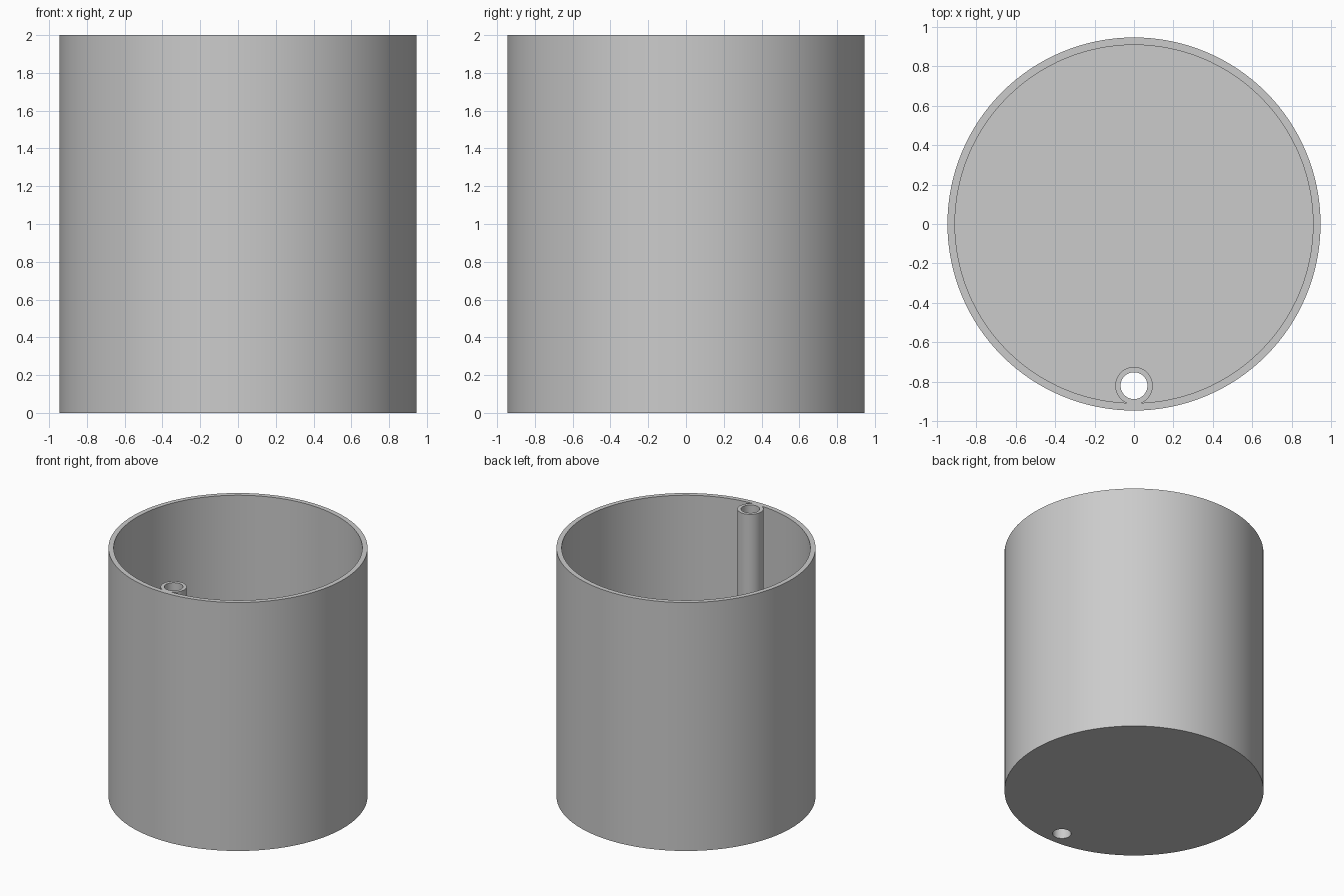
import bpy
import math

if "Cube" in bpy.data.objects:
    bpy.data.objects.remove(bpy.data.objects["Cube"], do_unlink=True)

HEIGHT = 2.0
OUTER, INNER, FLOOR = 0.945, 0.907, 0.04
TUBE_Y, TUBE_R, BORE_R = -0.819, 0.095, 0.068

grey = bpy.data.materials.new("light grey")
grey.use_nodes = True
colour = (0.6, 0.6, 0.6, 1)
grey.diffuse_color = colour
grey.node_tree.nodes["Principled BSDF"].inputs["Base Color"].default_value = colour


def cylinder(name, radius, bottom, top, y=0.0, sides=128):
    bpy.ops.mesh.primitive_cylinder_add(
        vertices=sides, radius=radius, depth=top - bottom,
        location=(0, y, (bottom + top) / 2))
    obj = bpy.context.object
    obj.name = name
    obj.data.materials.append(grey)
    return obj


def combine(target, other, operation):
    mod = target.modifiers.new(operation.title(), "BOOLEAN")
    mod.operation = operation
    mod.solver = "EXACT"
    mod.object = other
    bpy.ops.object.select_all(action="DESELECT")
    target.select_set(True)
    bpy.context.view_layer.objects.active = target
    bpy.ops.object.modifier_apply(modifier=mod.name)
    bpy.data.objects.remove(other, do_unlink=True)


# Open cup with a thin wall and floor
cup = cylinder("cup_with_tube", OUTER, 0, HEIGHT)
combine(cup, cylinder("cavity_cutter", INNER, FLOOR, HEIGHT + 0.1), "DIFFERENCE")

# Upright tube fused to the front wall, with a bore through the floor
tube = cylinder("tube", TUBE_R, FLOOR / 2, HEIGHT, TUBE_Y, 64)
combine(cup, tube, "UNION")
bore = cylinder("bore_cutter", BORE_R, -0.1, HEIGHT + 0.1, TUBE_Y, 64)
combine(cup, bore, "DIFFERENCE")

# Smooth walls, crisp rims
bpy.ops.object.shade_smooth_by_angle(angle=math.radians(30))
